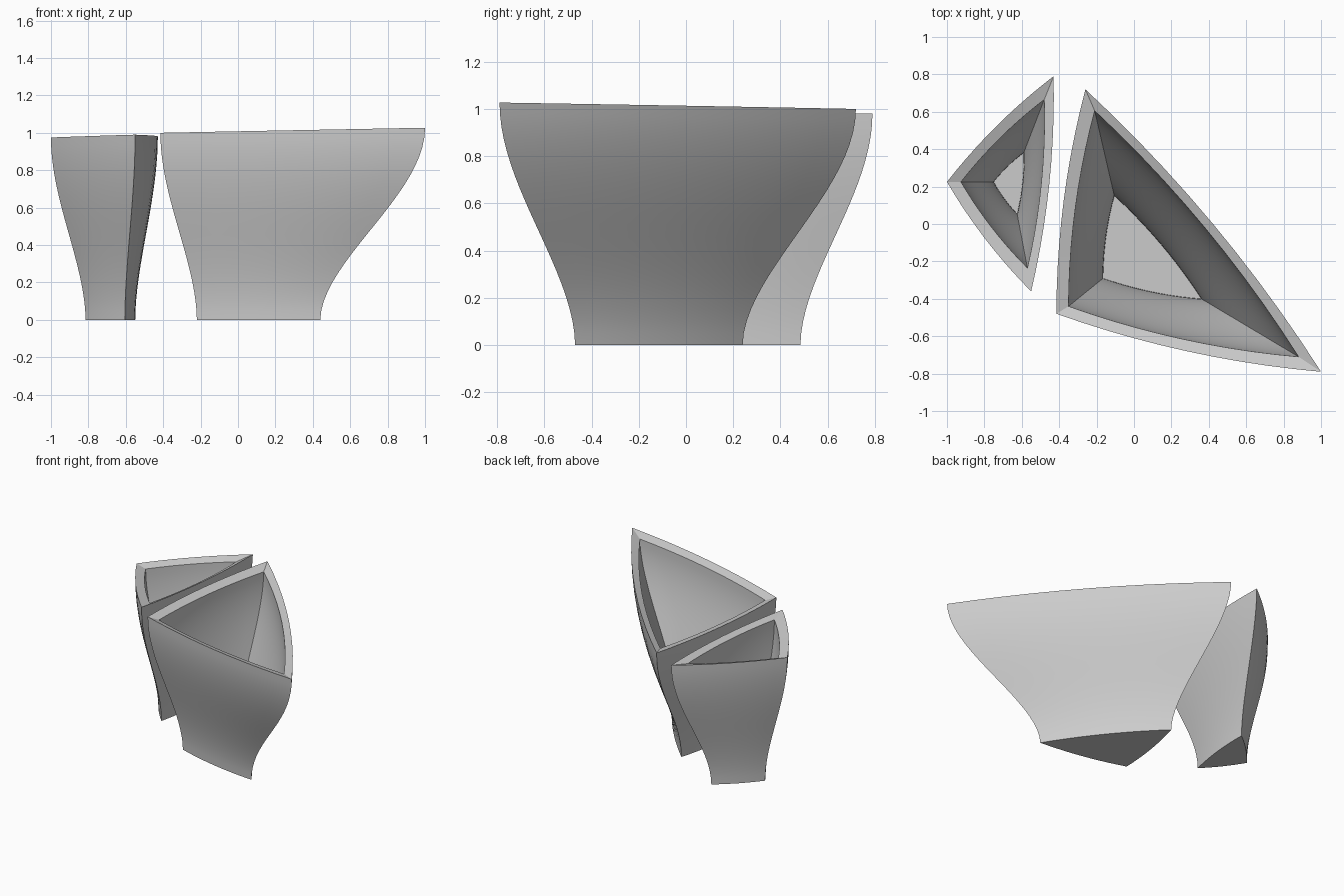
import bpy, bmesh, math
from mathutils import Vector

cube = bpy.data.objects.get("Cube")
if cube:
    bpy.data.objects.remove(cube, do_unlink=True)

clay = bpy.data.materials.new("grey_clay")
clay.use_nodes = True
GREY = (0.6, 0.6, 0.6, 1)
clay.diffuse_color = GREY
clay.node_tree.nodes["Principled BSDF"].inputs["Base Color"].default_value = GREY

SIDE, RISE, BOW = 10, 20, 0.032


def outline(corners):
    """Closed three-sided outline with gently bowed sides (corners run counter-clockwise)."""
    pts = []
    for i, a in enumerate(corners):
        a, b = Vector(a), Vector(corners[(i + 1) % 3])
        out = Vector((b.y - a.y, a.x - b.x))
        for k in range(SIDE):
            t = k / SIDE
            pts.append(a.lerp(b, t) + out * BOW * 4 * t * (1 - t))
    return pts


def rim_heights(values):
    return [values[i] + (values[(i + 1) % 3] - values[i]) * k / SIDE
            for i in range(3) for k in range(SIDE)]


def flared_wall(low, high, base, tops):
    """Rings that widen along an S-shaped profile from low to high."""
    rings = []
    for j in range(RISE + 1):
        t = j / RISE
        s = t ** 0.95
        s = s * s * (3 - 2 * s)
        rings.append([(*a.lerp(b, s), base + (h - base) * t)
                      for a, b, h in zip(low, high, tops)])
    return rings


def planter(name, foot, rim, inner_rim, floor, heights, floor_z, dip):
    tops = rim_heights(heights)
    outer = flared_wall(outline(foot), outline(rim), 0, tops)
    inner = flared_wall(outline(floor), outline(inner_rim), floor_z, [h - dip for h in tops])
    bm = bmesh.new()
    rings = [[bm.verts.new(p) for p in r] for r in outer + inner[::-1]]
    n = len(rings[0])
    for a, b in zip(rings, rings[1:]):
        for i in range(n):
            k = (i + 1) % n
            bm.faces.new((a[i], a[k], b[k], b[i]))
    # Underside and inside floor
    bm.faces.new(rings[0][::-1])
    bm.faces.new(rings[-1])
    bmesh.ops.recalc_face_normals(bm, faces=bm.faces)
    mesh = bpy.data.meshes.new(name)
    bm.to_mesh(mesh)
    bm.free()
    mesh.materials.append(clay)
    obj = bpy.data.objects.new(name, mesh)
    bpy.context.collection.objects.link(obj)
    bpy.ops.object.select_all(action="DESELECT")
    obj.select_set(True)
    bpy.context.view_layer.objects.active = obj
    bpy.ops.object.shade_smooth_by_angle(angle=math.radians(20))


# Corner order: front, back, outer side (counter-clockwise from above)
planter("large_planter",
        foot=[(0.44, -0.47), (-0.13, 0.24), (-0.22, -0.34)],
        rim=[(1.0, -0.79), (-0.26, 0.72), (-0.415, -0.48)],
        inner_rim=[(0.88, -0.71), (-0.21, 0.605), (-0.35, -0.44)],
        floor=[(0.36, -0.40), (-0.105, 0.15), (-0.165, -0.29)],
        heights=[1.027, 1.0, 1.0], floor_z=0.045, dip=0.022)

planter("small_planter",
        foot=[(-0.605, -0.045), (-0.55, 0.485), (-0.815, 0.225)],
        rim=[(-0.55, -0.36), (-0.43, 0.79), (-1.0, 0.225)],
        inner_rim=[(-0.57, -0.235), (-0.48, 0.665), (-0.925, 0.225)],
        floor=[(-0.625, 0.055), (-0.59, 0.38), (-0.75, 0.225)],
        heights=[0.99, 0.98, 0.975], floor_z=0.045, dip=0.022)
